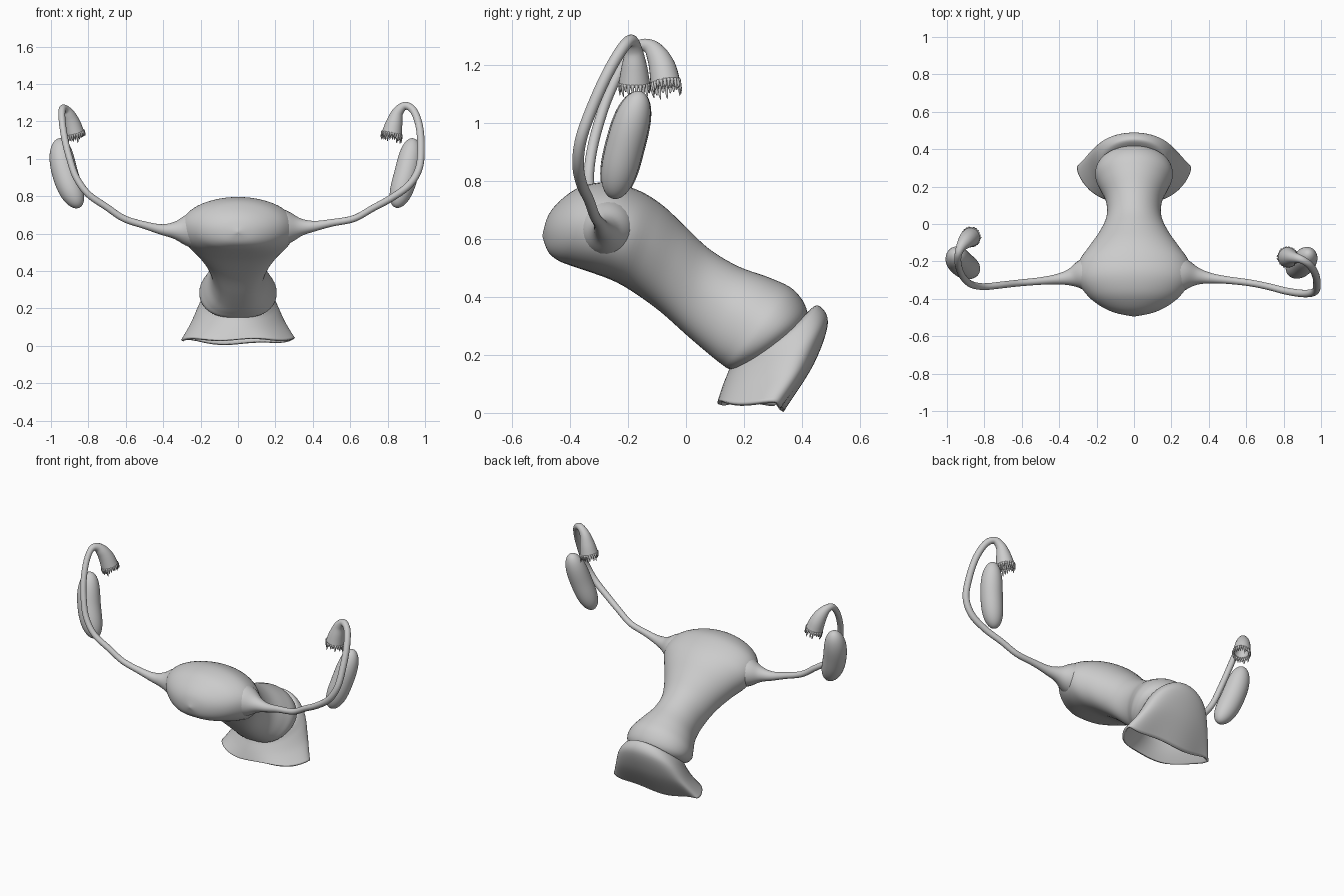
import bpy, bmesh, math, random
from mathutils import Vector

if "Cube" in bpy.data.objects:
    bpy.data.objects.remove(bpy.data.objects["Cube"])

random.seed(4)


def spline(keys, n):
    """Catmull-Rom through tuples of any length."""
    out = []
    for i in range(len(keys) - 1):
        a, b = keys[max(i - 1, 0)], keys[i]
        c, d = keys[i + 1], keys[min(i + 2, len(keys) - 1)]
        for k in range(n):
            t = k / n
            out.append(tuple(0.5 * (2*q + (r - p)*t + (2*p - 5*q + 4*r - s)*t*t
                                    + (3*q - p - 3*r + s)*t**3)
                             for p, q, r, s in zip(a, b, c, d)))
    return out + [keys[-1]]


def skin(name, rings, cap_start=True, cap_end=True):
    bm = bmesh.new()
    vs = [[bm.verts.new(p) for p in ring] for ring in rings]
    n = len(rings[0])
    for a, b in zip(vs, vs[1:]):
        for j in range(n):
            bm.faces.new((a[j], a[(j + 1) % n], b[(j + 1) % n], b[j]))
    if cap_start:
        bm.faces.new(vs[0][::-1])
    if cap_end:
        bm.faces.new(vs[-1])
    bmesh.ops.recalc_face_normals(bm, faces=bm.faces)
    for f in bm.faces:
        f.smooth = True
    me = bpy.data.meshes.new(name)
    bm.to_mesh(me)
    bm.free()
    ob = bpy.data.objects.new(name, me)
    bpy.context.collection.objects.link(ob)
    return ob


def section_rings(keys, n, sides, belly=1.0):
    """Oval sections from (top y, z, bottom y, z, half width); belly < 1 fills out the underside."""
    rings = []
    for ty, tz, by, bz, w in spline(keys, n):
        ring = []
        for j in range(sides):
            a = 2 * math.pi * j / sides
            c, s = math.cos(a), math.sin(a)
            x = math.copysign(abs(s) ** belly, s) if c < 0 else s
            ring.append(Vector((max(w, 0.002) * x,
                                (ty + by)/2 + (ty - by)/2*c,
                                (tz + bz)/2 + (tz - bz)/2*c)))
        rings.append(ring)
    return rings


def sweep_rings(keys, n, sides):
    """Round sections along (x, y, z, radius), with a carried frame."""
    pts = spline(keys, n)
    pos = [Vector(p[:3]) for p in pts]
    u = Vector((0, 0, 1)) if abs(pos[1].x - pos[0].x) > 0.01 else Vector((1, 0, 0))
    rings = []
    for i, p in enumerate(pos):
        d = (pos[min(i + 1, len(pos) - 1)] - pos[max(i - 1, 0)]).normalized()
        u = (u - d * u.dot(d)).normalized()
        v = d.cross(u)
        r = max(pts[i][3], 0.001)
        rings.append([p + r * (u * math.cos(2*math.pi*j/sides) + v * math.sin(2*math.pi*j/sides))
                      for j in range(sides)])
    return rings, pos


# Uterus body and cervix
skin("uterus_body", section_rings([
    (-.495, .612, -.495, .608, 0), (-.475, .68, -.475, .555, .10),
    (-.43, .735, -.44, .525, .185), (-.36, .78, -.39, .505, .255),
    (-.26, .795, -.33, .485, .302), (-.16, .765, -.25, .455, .295),
    (-.08, .715, -.18, .415, .245), (0, .64, -.09, .35, .185),
    (.08, .565, 0, .27, .147), (.18, .505, .07, .21, .15),
    (.29, .465, .12, .17, .185), (.37, .425, .155, .15, .207),
    (.415, .36, .21, .16, .19), (.41, .30, .28, .19, .12),
    (.36, .252, .36, .248, 0)], 5, 56, .7))

# Flared vaginal sleeve with a wavy open rim
rings = section_rings([
    (.41, .34, .18, .19, .16), (.455, .37, .152, .155, .18),
    (.488, .31, .14, .13, .21), (.438, .17, .12, .085, .25),
    (.33, .008, .10, .035, .305)], 6, 56)
for k, ring in enumerate(rings):
    t = k / (len(rings) - 1)
    f = t ** 3
    for j, p in enumerate(ring):
        a = 2 * math.pi * j / len(ring)
        side = math.sin(a) ** 2
        p.y += side * .075 * t + f * 0.008 * math.cos(4 * a)
        p.z += -side * .025 * (1 - t) + f * (0.006 * math.sin(5 * a) + .015 * side)
sleeve = skin("vaginal_sleeve", rings, False, False)
mod = sleeve.modifiers.new("wall", 'SOLIDIFY')
mod.thickness = 0.014
mod.offset = -1


def fallopian_tube(side, keys):
    rings, pos = sweep_rings(keys, 6, 24)
    # Hollow inside of the funnel
    outer = len(rings)
    for back, scale in ((1, .86), (4, .7), (8, .45)):
        c = pos[-back]
        rings.append([c + (p - c) * scale for p in rings[outer - back]])
    skin(side + "_fallopian_tube", rings)
    # Ragged fringe around the funnel mouth
    d = (pos[-1] - pos[-3]).normalized()
    d = (d + Vector((0, 0, -1))).normalized()
    rim, c = rings[outer - 1], pos[-1]
    for j in range(24):
        p = c + (rim[j] - c) * 0.93
        out = (rim[j] - c).normalized()
        length = random.uniform(.012, .042)
        tip = p + d * length + out * random.uniform(-.006, .004)
        mid = p.lerp(tip, .5) + out * .002
        fr, _ = sweep_rings([(*(p - d * .01), .007), (*mid, .005), (*tip, .001)], 2, 6)
        skin(side + "_fimbria", fr)


fallopian_tube("right", [
    (.18, -.27, .635, .115), (.27, -.272, .632, .086), (.34, -.28, .634, .046),
    (.41, -.29, .64, .028), (.50, -.30, .657, .020), (.62, -.315, .68, .018),
    (.72, -.335, .735, .018), (.82, -.36, .79, .019), (.915, -.372, .86, .020),
    (.968, -.36, .95, .020), (.978, -.32, 1.06, .020), (.97, -.27, 1.17, .020),
    (.94, -.22, 1.255, .020), (.895, -.19, 1.283, .021), (.855, -.18, 1.25, .030),
    (.835, -.178, 1.19, .045), (.822, -.178, 1.13, .055)])

fallopian_tube("left", [
    (-.18, -.27, .62, .115), (-.27, -.272, .617, .086), (-.34, -.285, .617, .046),
    (-.41, -.295, .622, .028), (-.50, -.305, .645, .020), (-.61, -.315, .68, .018),
    (-.70, -.325, .74, .018), (-.80, -.335, .81, .018), (-.865, -.325, .90, .018),
    (-.90, -.30, 1.0, .018), (-.925, -.265, 1.10, .018), (-.94, -.215, 1.20, .018),
    (-.94, -.165, 1.262, .019), (-.926, -.125, 1.262, .026), (-.906, -.098, 1.23, .038),
    (-.888, -.080, 1.185, .047), (-.872, -.070, 1.13, .052)])


def ovary(name, bottom, middle, top, radius):
    b, m, t = Vector(bottom), Vector(middle), Vector(top)
    keys = []
    for k in range(25):
        s = (1 - math.cos(math.pi * k / 24)) / 2
        p = b * (1 - s)**2 + (2*m - (b + t)/2) * 2*s*(1 - s) + t * s*s
        keys.append((*p, radius * max(0, 1 - abs(2*s - 1)**3)**.5))
    skin(name, sweep_rings(keys, 2, 32)[0])


# Ovaries
ovary("right_ovary", (.84, -.25, .74), (.90, -.21, .92), (.935, -.155, 1.108), .065)
ovary("left_ovary", (-.845, -.25, .74), (-.924, -.21, .92), (-.95, -.155, 1.108), .069)
